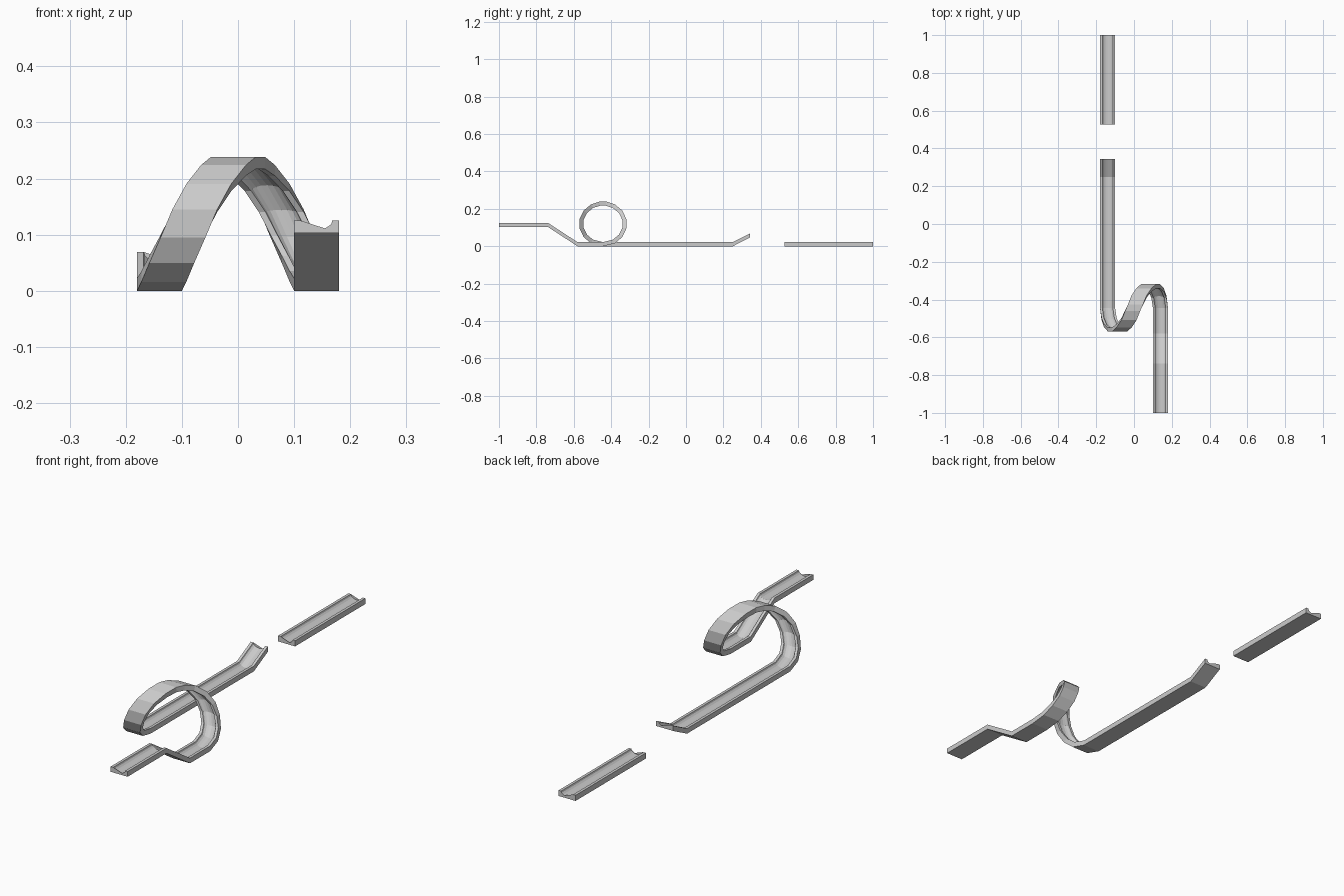
import bpy, bmesh
from math import sin, cos, pi, radians

if "Cube" in bpy.data.objects:
    bpy.data.objects.remove(bpy.data.objects["Cube"])

H = 0.022          # track thickness
HALF, RIM = 0.04, 0.028
GROOVE = 8         # groove facets


def profile(h):
    """Channel cross-section: (across, up) with a rounded groove on top."""
    pts = [(-HALF, 0), (HALF, 0), (HALF, h)]
    for i in range(GROOVE + 1):
        a = pi * i / GROOVE
        pts.append((RIM * cos(a), h - 0.018 * sin(a)))
    pts.append((-HALF, h))
    return pts


def track(name, stations, h=H):
    """Sweep the channel through stations (x, y, z, up_y, up_z)."""
    bm = bmesh.new()
    rings = [[bm.verts.new((x + u, y + v * uy, z + v * uz)) for u, v in profile(h)]
             for x, y, z, uy, uz in stations]
    n = len(rings[0])
    for a, b in zip(rings, rings[1:]):
        for i in range(n):
            j = (i + 1) % n
            bm.faces.new((a[i], a[j], b[j], b[i]))
    caps = [bm.faces.new(rings[0]), bm.faces.new(rings[-1])]
    bmesh.ops.triangulate(bm, faces=caps)
    bmesh.ops.recalc_face_normals(bm, faces=bm.faces)
    mesh = bpy.data.meshes.new(name)
    bm.to_mesh(mesh)
    bm.free()
    obj = bpy.data.objects.new(name, mesh)
    bpy.context.collection.objects.link(obj)
    return obj


# Raised start and downhill slope
path = [(0.14, -1.0, 0.103, 0, 1), (0.14, -0.738, 0.103, 0, 1), (0.14, -0.58, 0, 0, 1)]

# Loop drifting sideways: (degrees from bottom, sideways offset), mirrored over the top
half = [(0, 0.14), (30, 0.132), (54, 0.118), (78, 0.098),
        (102, 0.077), (126, 0.052), (150, 0.026), (172, 0.008)]
loop = half + [(360 - d, -x) for d, x in reversed(half)]
for deg, x in loop:
    s, c = sin(radians(deg)), cos(radians(deg))
    path.append((x, -0.444 + 0.128 * s, 0.12 - 0.12 * c, -s, c))

# Long straight and jump ramp
path += [(-0.14, 0.25, 0, 0, 1), (-0.14, 0.343, 0.047, 0, 1)]
track("loop_track", path)

# Separate landing piece
track("landing_track", [(-0.14, 0.527, 0, 0, 1), (-0.14, 1.0, 0, 0, 1)], 0.024)
